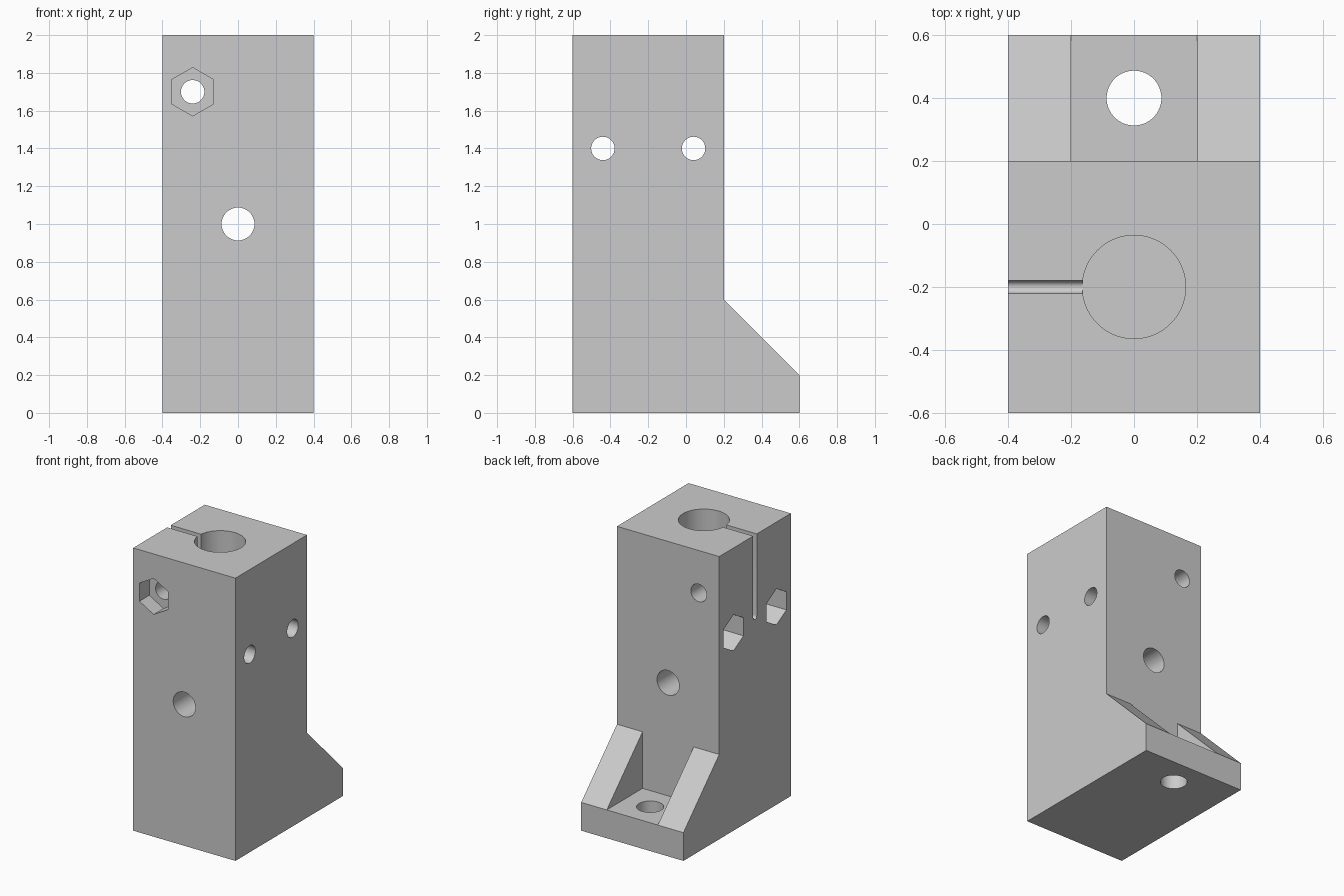
import bpy, bmesh, math
from mathutils import Matrix, Vector

cube = bpy.data.objects.get("Cube")
if cube:
    bpy.data.objects.remove(cube, do_unlink=True)

grey = bpy.data.materials.new("light grey")
grey.use_nodes = True
colour = (0.6, 0.6, 0.6, 1)
grey.diffuse_color = colour
grey.node_tree.nodes["Principled BSDF"].inputs["Base Color"].default_value = colour


def prism(name, points, start, direction, length):
    """Extrude a closed ring of 3D points from start along a direction."""
    bm = bmesh.new()
    offset = Vector(start)
    face = bm.faces.new([bm.verts.new(Vector(p) + offset) for p in points])
    side = bmesh.ops.extrude_face_region(bm, geom=[face])
    moved = [v for v in side["geom"] if isinstance(v, bmesh.types.BMVert)]
    bmesh.ops.translate(bm, verts=moved, vec=Vector(direction) * length)
    bmesh.ops.recalc_face_normals(bm, faces=bm.faces)
    mesh = bpy.data.meshes.new(name)
    bm.to_mesh(mesh)
    bm.free()
    mesh.materials.append(grey)
    obj = bpy.data.objects.new(name, mesh)
    bpy.context.collection.objects.link(obj)
    return obj


def ring(axis, radius, sides):
    """Regular polygon across an axis, with a vertex pointing up."""
    points = []
    for i in range(sides):
        a = math.tau * i / sides
        u, v = radius * math.sin(a), radius * math.cos(a)
        points.append({"x": (0, u, v), "y": (u, 0, v), "z": (u, v, 0)}[axis])
    return points


AXES = {"x": (1, 0, 0), "y": (0, 1, 0), "z": (0, 0, 1)}


def drill(name, axis, start, length, radius, sides=64):
    return prism(name, ring(axis, radius, sides), start, AXES[axis], length)


# Column with sloping foot, as one side profile
profile = [(-0.6, 0), (0.6, 0), (0.6, 0.2), (0.2, 0.6), (0.2, 2), (-0.6, 2)]
body = prism("clamp_block", [(0, y, z) for y, z in profile], (-0.4, 0, 0), AXES["x"], 0.8)

# Channel that leaves two ribs on the foot
channel = [(0.2, 0.2), (0.7, 0.2), (0.7, 0.6), (0.2, 0.6)]
cutters = [prism("channel_cutter", [(0, y, z) for y, z in channel], (-0.2, 0, 0), AXES["x"], 0.4)]

# Rod bore and its round-bottomed clamping slot
cutters.append(drill("bore_cutter", "z", (0, -0.2, 1.4), 0.7, 0.164, 96))
slot = [(0, 0.02, 0.7), (0, -0.02, 0.7)]
slot += [(0, -0.02 * math.cos(a), -0.02 * math.sin(a))
         for a in (math.pi * i / 12 for i in range(13))]
cutters.append(prism("slot_cutter", slot, (-0.5, -0.2, 1.422), AXES["x"], 0.38))

# Mounting holes through the column and the foot
cutters.append(drill("column_hole_cutter", "y", (0, -0.7, 1), 1, 0.087))
cutters.append(drill("foot_hole_cutter", "z", (0, 0.4, -0.1), 0.4, 0.087))

# Clamp screw with its nut pocket on the front
cutters.append(drill("clamp_hole_cutter", "y", (-0.24, -0.7, 1.7), 1, 0.062))
cutters.append(drill("clamp_nut_cutter", "y", (-0.24, -0.7, 1.7), 0.21, 0.128, 6))

# Two cross screws with nut pockets on the slotted side
for y in (-0.44, 0.04):
    cutters.append(drill("cross_hole_cutter", "x", (-0.5, y, 1.4), 1, 0.062))
    cutters.append(drill("cross_nut_cutter", "x", (-0.5, y, 1.4), 0.3, 0.128, 6))

bpy.context.view_layer.objects.active = body
for cutter in cutters:
    mod = body.modifiers.new(cutter.name, "BOOLEAN")
    mod.operation = "DIFFERENCE"
    mod.solver = "EXACT"
    mod.object = cutter
    bpy.ops.object.modifier_apply(modifier=mod.name)
    bpy.data.objects.remove(cutter, do_unlink=True)

# Smooth hole walls, sharp edges
bpy.ops.object.select_all(action="DESELECT")
body.select_set(True)
bpy.ops.object.shade_smooth_by_angle(angle=math.radians(30))
